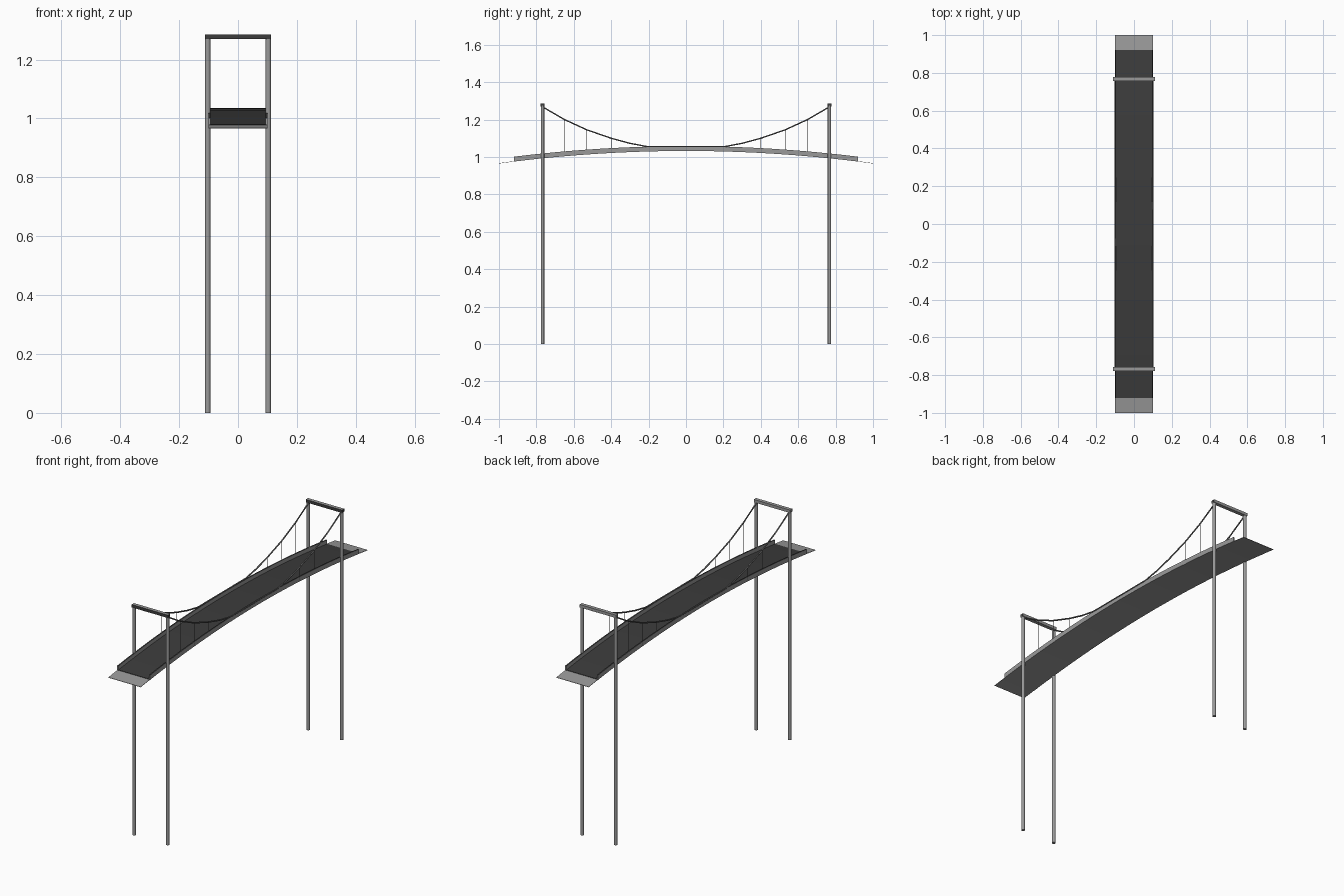
import bpy, bmesh
from mathutils import Vector

if "Cube" in bpy.data.objects:
    bpy.data.objects.remove(bpy.data.objects["Cube"])


def material(name, value):
    m = bpy.data.materials.new(name)
    m.use_nodes = True
    colour = (value, value, value, 1)
    m.diffuse_color = colour
    m.node_tree.nodes["Principled BSDF"].inputs["Base Color"].default_value = colour
    return m


GREY = material("concrete grey", 0.32)
ASPHALT = material("asphalt dark", 0.045)
CABLE = material("cable grey", 0.13)

HALF, ROAD_END, TOWER_Y, TOWER_X = 0.1, 0.92, 0.767, 0.103


def deck_z(y):
    return 1.034 - 0.067 * y * y


def finish(name, bm, mats, rule=None):
    bmesh.ops.recalc_face_normals(bm, faces=bm.faces)
    if rule:
        for f in bm.faces:
            f.material_index = int(rule(f))
    mesh = bpy.data.meshes.new(name)
    bm.to_mesh(mesh)
    bm.free()
    for m in mats:
        mesh.materials.append(m)
    ob = bpy.data.objects.new(name, mesh)
    bpy.context.collection.objects.link(ob)
    return ob


def arched_strip(name, x0, x1, end, low, high, mats, rule=None, steps=32):
    """Rectangular section swept along the arch of the deck."""
    bm = bmesh.new()
    rings = []
    for i in range(steps + 1):
        y = end * (2 * i / steps - 1)
        z = deck_z(y)
        rings.append([bm.verts.new((x, y, z + h)) for x, h in
                      ((x0, low), (x1, low), (x1, high), (x0, high))])
    for a, b in zip(rings, rings[1:]):
        for k in range(4):
            n = (k + 1) % 4
            bm.faces.new((a[k], a[n], b[n], b[k]))
    bm.faces.new(rings[0])
    bm.faces.new(rings[-1])
    return finish(name, bm, mats, rule)


def box(name, centre, size, mats, rule=None):
    bm = bmesh.new()
    bmesh.ops.create_cube(bm, size=1)
    for v in bm.verts:
        v.co = Vector(centre) + Vector(a * b for a, b in zip(v.co, size))
    return finish(name, bm, mats, rule)


def tube(name, points, radius, mat):
    curve = bpy.data.curves.new(name, "CURVE")
    curve.dimensions = "3D"
    curve.bevel_depth = radius
    curve.bevel_resolution = 1
    curve.use_fill_caps = True
    spline = curve.splines.new("POLY")
    spline.points.add(len(points) - 1)
    for p, co in zip(spline.points, points):
        p.co = (*co, 1)
    curve.materials.append(mat)
    ob = bpy.data.objects.new(name, curve)
    bpy.context.collection.objects.link(ob)


# Deck slab with bare ramps at both ends, and the road surface on it
arched_strip("deck_slab", -HALF, HALF, 1.0, -0.002, 0.0, [GREY])
arched_strip("road_surface", -HALF + 0.001, HALF - 0.001, ROAD_END, 0.0, 0.002, [ASPHALT])

# Main cable profile from tower top to the middle of the span
cable_half = [(TOWER_Y, 1.268), (0.65, 1.2), (0.53, 1.145), (0.4, 1.1),
              (0.3, 1.073), (0.21, 1.056)]

for side, label in ((-1, "right"), (1, "left")):
    # Low side wall, dark on top
    x0, x1 = sorted((side * 0.094, side * 0.101))
    arched_strip(label + "_side_wall", x0, x1, ROAD_END, -0.002, 0.024,
                 [GREY, ASPHALT], lambda f: f.normal.z > 0.7)
    # Main cable
    path = [(side * HALF, -y, z) for y, z in cable_half]
    path += [(side * HALF, y, z) for y, z in reversed(cable_half)]
    tube(label + "_main_cable", path, 0.004, CABLE)

    for end, place in ((-1, "front"), (1, "back")):
        # Hangers from the cable to the deck
        for i, (y, z) in enumerate(cable_half[1:4]):
            tube(f"{place}_{label}_hanger_{i + 1}",
                 [(side * HALF, end * y, z), (side * HALF, end * y, deck_z(y))],
                 0.0012, CABLE)
        # Tower leg
        bpy.ops.mesh.primitive_cylinder_add(
            vertices=12, radius=0.0095, depth=1.275,
            location=(side * TOWER_X, end * TOWER_Y, 0.6375))
        leg = bpy.context.object
        leg.name = f"{place}_{label}_tower_leg"
        leg.data.materials.append(GREY)
        bpy.ops.object.shade_smooth_by_angle()

# Tower crossbeams, dark on the front face and one end
for end, place in ((-1, "front"), (1, "back")):
    box(place + "_tower_crossbeam", (0, end * TOWER_Y, 1.277),
        (0.224, 0.02, 0.016), [GREY, ASPHALT],
        lambda f: f.normal.y < -0.5 or f.normal.x > 0.5)
